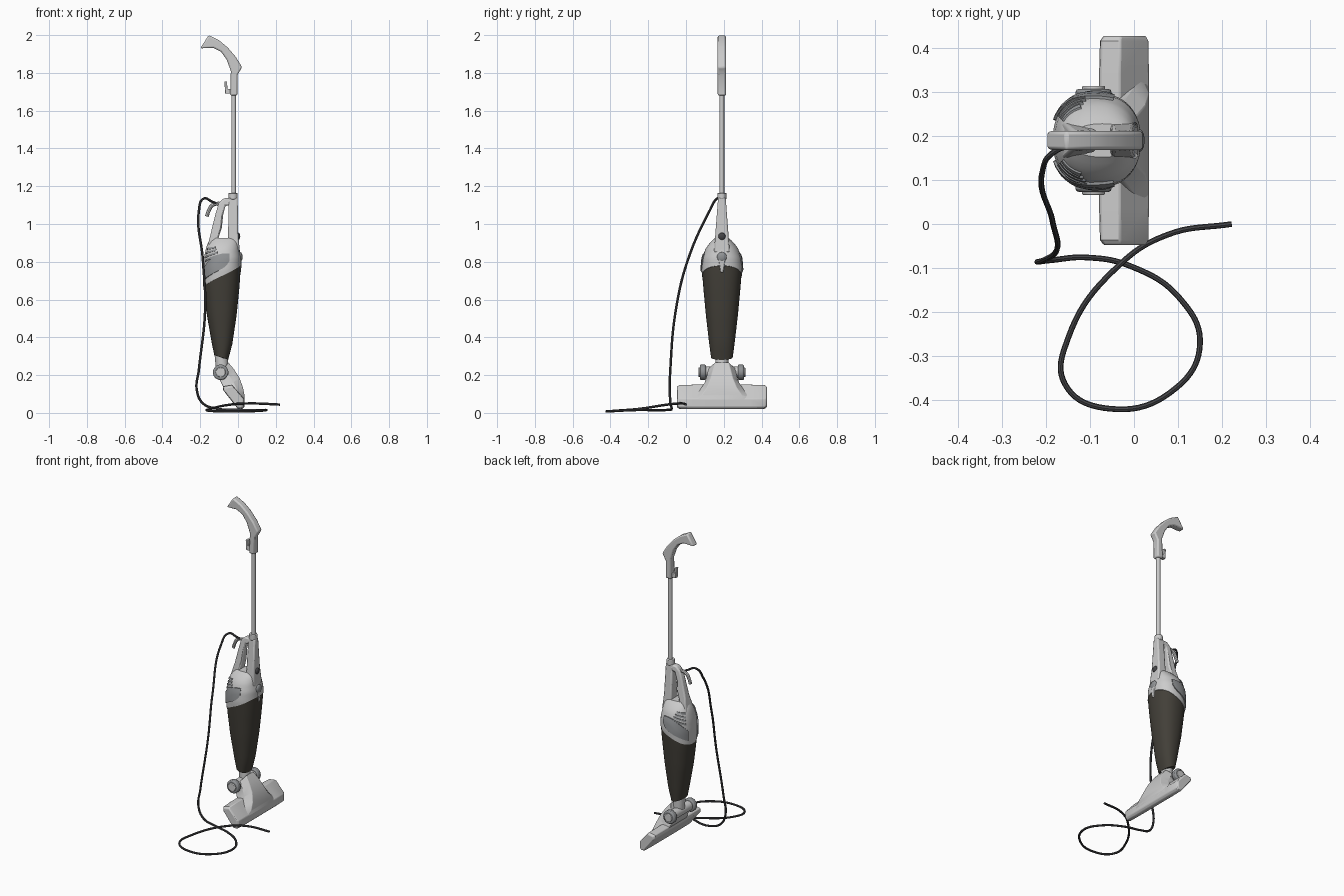
import bpy, bmesh, math
from mathutils import Vector

if "Cube" in bpy.data.objects:
    bpy.data.objects.remove(bpy.data.objects["Cube"])

CY = 0.19  # the machine stands off-centre; the cord fills the other side


def material(name, rgb):
    m = bpy.data.materials.new(name)
    m.diffuse_color = (*rgb, 1)
    m.use_nodes = True
    m.node_tree.nodes["Principled BSDF"].inputs["Base Color"].default_value = m.diffuse_color
    return m


DARK = material("smoked_plastic", (0.055, 0.05, 0.04))
BLACK = material("cord_rubber", (0.06, 0.06, 0.065))
GREY = material("dark_grey", (0.28, 0.29, 0.30))


def finish(ob, mat=None, bevel=0, angle=35):
    if mat:
        ob.data.materials.append(mat)
    bpy.ops.object.select_all(action='DESELECT')
    ob.select_set(True)
    bpy.context.view_layer.objects.active = ob
    bpy.ops.object.shade_smooth_by_angle(angle=math.radians(angle))
    if bevel:
        b = ob.modifiers.new("bevel", 'BEVEL')
        b.width, b.segments, b.limit_method = bevel, 2, 'ANGLE'
        b.angle_limit = math.radians(40)
    return ob


def mesh_object(name, verts, faces, mat=None, bevel=0):
    me = bpy.data.meshes.new(name)
    me.from_pydata(verts, [], faces)
    bm = bmesh.new()
    bm.from_mesh(me)
    bmesh.ops.recalc_face_normals(bm, faces=bm.faces)
    bm.to_mesh(me)
    bm.free()
    ob = bpy.data.objects.new(name, me)
    bpy.context.collection.objects.link(ob)
    return finish(ob, mat, bevel)


def loft(name, rings, mat=None, bevel=0):
    n = len(rings[0])
    faces = [(k*n + i, k*n + (i+1) % n, (k+1)*n + (i+1) % n, (k+1)*n + i)
             for k in range(len(rings)-1) for i in range(n)]
    faces += [tuple(range(n)), tuple(range((len(rings)-1)*n, len(rings)*n))]
    return mesh_object(name, [p for r in rings for p in r], faces, mat, bevel)


def prism(name, pts, hw, mat=None, bevel=0.008):
    """Side profile (x, z) extruded in y; hw gives the half width at height z."""
    rings = [[(x, CY + s*hw(z), z) for x, z in pts] for s in (-1, 1)]
    return loft(name, rings, mat, bevel)


def tube(name, pts, r, mat=None, res=6):
    cu = bpy.data.curves.new(name, 'CURVE')
    cu.dimensions, cu.bevel_depth, cu.bevel_resolution = '3D', r, 2
    cu.use_fill_caps, cu.resolution_u = True, res
    sp = cu.splines.new('BEZIER')
    sp.bezier_points.add(len(pts)-1)
    for bp, p in zip(sp.bezier_points, pts):
        bp.co = p
        bp.handle_left_type = bp.handle_right_type = 'AUTO'
    ob = bpy.data.objects.new(name, cu)
    bpy.context.collection.objects.link(ob)
    bpy.ops.object.select_all(action='DESELECT')
    ob.select_set(True)
    bpy.context.view_layer.objects.active = ob
    bpy.ops.object.convert(target='MESH')
    return finish(bpy.context.object, mat)


def cylinder(name, a, b, r, mat=None, bevel=0, verts=24):
    a, b = Vector(a), Vector(b)
    bpy.ops.mesh.primitive_cylinder_add(vertices=verts, radius=r, depth=(b-a).length, location=(a+b)/2)
    ob = bpy.context.object
    ob.rotation_euler = (b-a).to_track_quat('Z', 'Y').to_euler()
    ob.name = name
    return finish(ob, mat, bevel)


def blob(name, loc, size, mat=None):
    bpy.ops.mesh.primitive_uv_sphere_add(segments=20, ring_count=12, location=loc)
    ob = bpy.context.object
    ob.name, ob.scale = name, size
    return finish(ob, mat)


def lerp_table(table, z):
    for a, b in zip(table, table[1:]):
        if z <= b[0]:
            t = max(0, (z-a[0])/(b[0]-a[0]))
            return [p + (q-p)*t for p, q in zip(a[1:], b[1:])]
    return table[-1][1:]


# body surface: height, back x, front x, half width
BODY = [(.27, -.118, -.055, .054), (.365, -.138, -.03, .067), (.52, -.165, -.007, .085),
        (.67, -.182, .008, .099), (.76, -.183, .014, .106), (.82, -.178, .014, .101),
        (.87, -.168, .006, .084), (.90, -.158, .002, .062), (.925, -.14, -.004, .036)]


def body(theta, z, off=0):
    xl, xr, hw = lerp_table(BODY, z)
    c, s = math.cos(theta), math.sin(theta)
    e = 0.88
    px = math.copysign(abs(c)**e, c)
    py = math.copysign(abs(s)**e, s)
    return ((xl+xr)/2 + ((xr-xl)/2+off)*px, CY + (hw+off)*py, z)


N = 40
angles = [2*math.pi*i/N for i in range(N)]


def body_part(name, low, high, steps, mat=None, off=0):
    rings = [[body(a, low(a) + (high(a)-low(a))*k/steps, off) for a in angles] for k in range(steps+1)]
    return loft(name, rings, mat)


def seam(a):
    return .725 + .055*math.cos(a)


# dust cup and motor housing meet on a slanted seam
body_part("dust_cup", lambda a: .293 - .012*math.cos(a), seam, 12, DARK)
body_part("motor_housing", seam, lambda a: .925, 14, None, .002)


# side panels and vent slots follow the housing surface
def patch(name, side, t0, t1, low, high, off, mat):
    n, m = 12, 4
    vs, fs = [], []
    for layer in (off, -.006):
        for i in range(n+1):
            u = i/n
            for j in range(m+1):
                vs.append(body(side*(t0+(t1-t0)*u), low(u)+(high(u)-low(u))*j/m, layer))
    w, h = m+1, (n+1)*(m+1)
    for i in range(n):
        for j in range(m):
            a = i*w+j
            fs += [(a, a+1, a+w+1, a+w), (a+h, a+h+w, a+h+w+1, a+h+1)]
        for a in (i*w, i*w+m):
            fs.append((a, a+w, a+w+h, a+h))
    for j in range(m):
        for a in (j, n*w+j):
            fs.append((a, a+1, a+1+h, a+h))
    return mesh_object(name, vs, fs, mat)


for side, tag in ((1, "left"), (-1, "right")):
    patch("side_panel_"+tag, side, 2.75, 1.25, lambda u: .70+.075*u+.03*u**8,
          lambda u: .765+.08*math.sin(u*1.75), .008, GREY)
    for k in range(4):
        patch(f"vent_{k}_{tag}", side, 2.65, 1.75+.08*k, lambda u: .80+.021*k+.03*u*(1-k/4),
              lambda u: .81+.021*k+.03*u*(1-k/4), .006, GREY)

# carry handle: rear grip, front post and cord hook
prism("rear_grip", [(-.165, .865), (-.142, .96), (-.12, 1.05), (-.102, 1.11), (-.075, 1.137), (-.03, 1.137),
                    (-.03, 1.10), (-.066, 1.097), (-.078, 1.05), (-.086, .98), (-.105, .92), (-.09, .87)],
      lambda z: .02 + .025*max(0, (1.0-z)/.135)**1.5)
prism("front_post", [(-.056, .85), (-.052, .95), (-.05, 1.14), (-.002, 1.14), (.001, .95), (.01, .85)],
      lambda z: .02 + .022*max(0, (1.14-z)/.29))
tube("cord_hook", [(-.095, CY, 1.11), (-.135, CY, 1.10), (-.155, CY, 1.07), (-.165, CY, 1.04)], .010)
cylinder("post_collar", (-.026, CY, 1.13), (-.026, CY, 1.165), .024, None, .004)
blob("post_button", (.002, CY, .935), (.01, .019, .019), BLACK)
blob("release_latch", (.012, CY, .825), (.012, .026, .026), GREY)
prism("latch_tongue", [(0, .74), (.016, .745), (.02, .82), (0, .84)],
      lambda z: .006 + .016*(z-.74)/.1, None, .003)

# upper tube and top handle
cylinder("pole", (-.023, CY, 1.15), (-.023, CY, 1.72), .0125)
prism("top_handle", [(-.042, 1.68), (-.003, 1.68), (-.002, 1.79), (.022, 1.83), (-.012, 1.885), (-.055, 1.935),
                     (-.10, 1.972), (-.155, 2.0), (-.2, 1.93), (-.13, 1.932), (-.09, 1.912), (-.06, 1.87),
                     (-.038, 1.81)], lambda z: .022)
prism("upper_cord_hook", [(-.035, 1.69), (-.068, 1.69), (-.072, 1.755), (-.058, 1.755), (-.056, 1.715), (-.035, 1.715)],
      lambda z: .012, None, .003)

# swivel joint and wheels
cylinder("swivel_neck", (-.08, CY, .20), (-.09, CY, .31), .034, None, .004)
cylinder("axle", (-.09, CY-.09, .215), (-.09, CY+.09, .215), .03)
for s, tag in ((1, "left"), (-1, "right")):
    cylinder("wheel_"+tag, (-.092, CY+s*.085, .215), (-.092, CY+s*.117, .215), .041, GREY, .007, 28)
    cylinder("hub_"+tag, (-.092, CY+s*.11, .215), (-.092, CY+s*.124, .215), .026, None, .003)

# floor head: wide tilted slab with a flared neck rising from it
wing = [(-.077, .142), (-.032, .15), (.034, .075), (.034, .032), (.022, .02), (.0, .02), (-.08, .122)]
cx, cz = -.015, .08
rings = []
for y, k in ((-.238, .84), (-.226, .97), (-.15, 1), (.15, 1), (.226, .97), (.238, .84)):
    rings.append([(cx+(x-cx)*k, CY+y, cz+(z-cz)*k) for x, z in wing])
loft("floor_head", rings, None, .004)
flare = [((-.105, .19), (-.052, .268), .074, .036), ((-.092, .165), (-.022, .232), .080, .046),
         ((-.072, .125), (.008, .185), .095, .058), ((-.05, .09), (.026, .135), .125, .078),
         ((-.025, .055), (.034, .095), .165, .105), ((.0, .03), (.034, .05), .19, .135)]
loft("head_neck", [[(b[0], CY-hb, b[1]), (t[0]*.6+b[0]*.4, CY-hb*.96, t[1]*.6+b[1]*.4), (t[0], CY-ht, t[1]),
                    (t[0], CY+ht, t[1]), (t[0]*.6+b[0]*.4, CY+hb*.96, t[1]*.6+b[1]*.4), (b[0], CY+hb, b[1])]
                   for b, t, hb, ht in flare], None, .003)

# power cord: drops from the hook, then makes one loop on the floor
tube("power_cord", [(-.10, .19, 1.10), (-.14, .18, 1.12), (-.18, .165, 1.135), (-.207, .125, 1.07), (-.186, .01, .81),
                    (-.174, -.053, .55), (-.207, -.083, .23), (-.218, -.086, .12), (-.185, -.082, .05),
                    (-.11, -.076, .022), (-.01, -.095, .016), (.105, -.17, .015), (.15, -.273, .015),
                    (.093, -.375, .01), (-.055, -.42, .008), (-.157, -.364, .012), (-.15, -.26, .02),
                    (-.03, -.09, .045), (.08, -.023, .05), (.222, 0, .044)], .0065, BLACK, 10)
